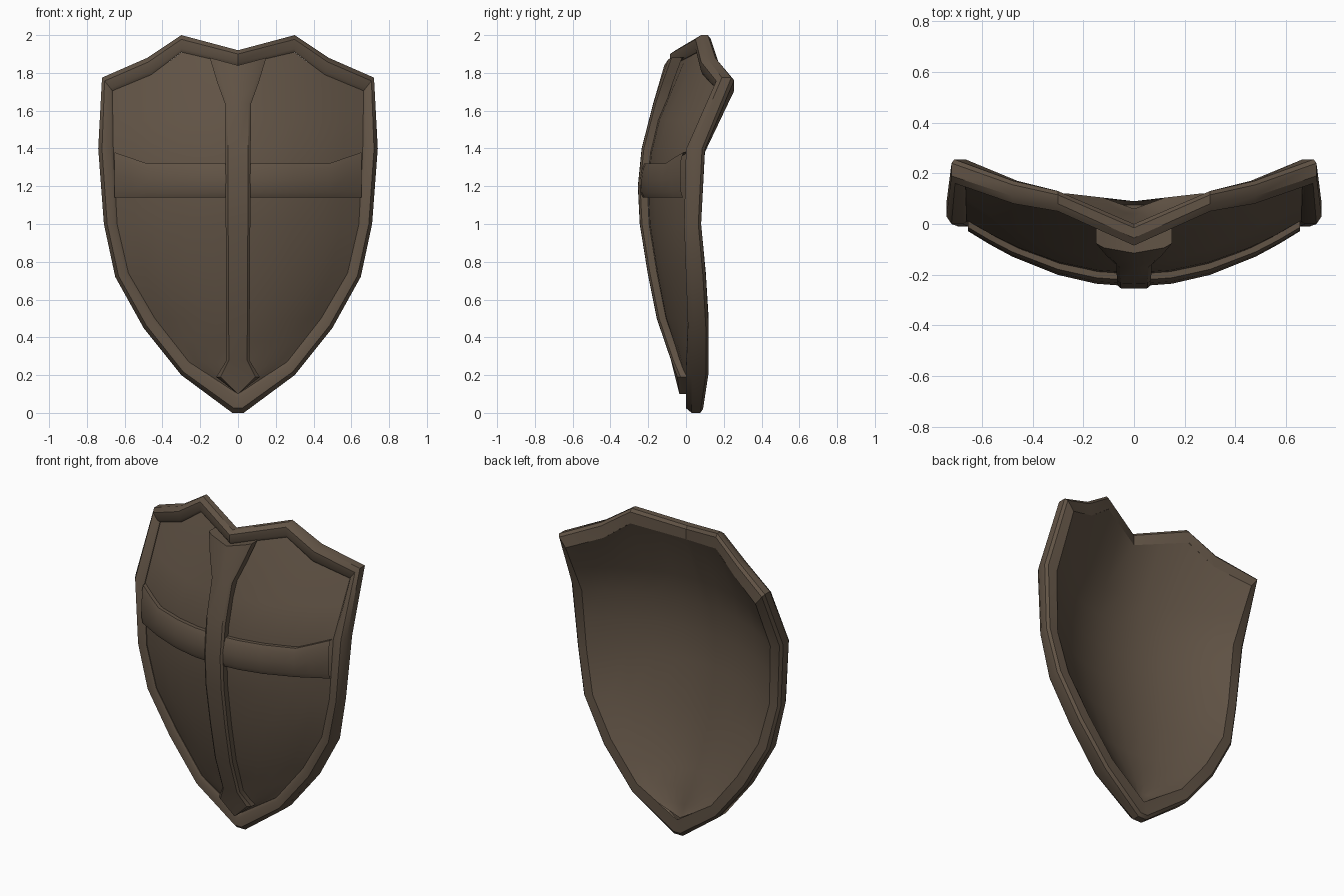
import bpy, bmesh, math

if "Cube" in bpy.data.objects:
    bpy.data.objects.remove(bpy.data.objects["Cube"])

bronze = bpy.data.materials.new("dark bronze brown")
bronze.diffuse_color = (0.12, 0.087, 0.06, 1)
bronze.use_nodes = True
bronze.node_tree.nodes["Principled BSDF"].inputs["Base Color"].default_value = bronze.diffuse_color

# Right half of the rim, top notch to bottom tip:
# outer x, outer z, inner x, inner z, front y, back y
RIM = [
    (0.00, 1.92, 0.00, 1.84, -0.085, 0.00),
    (0.30, 2.00, 0.30, 1.91, 0.05, 0.13),
    (0.48, 1.88, 0.46, 1.79, 0.08, 0.17),
    (0.72, 1.775, 0.665, 1.705, 0.16, 0.255),
    (0.74, 1.40, 0.66, 1.38, 0.00, 0.10),
    (0.71, 1.00, 0.64, 1.00, -0.01, 0.08),
    (0.65, 0.72, 0.58, 0.74, 0.00, 0.105),
    (0.50, 0.45, 0.44, 0.50, 0.01, 0.12),
    (0.30, 0.20, 0.26, 0.27, 0.00, 0.12),
    (0.03, 0.00, 0.00, 0.10, 0.00, 0.09),
]
SIDE = RIM[:2:-1]      # bottom tip up to the shoulder
TOP = RIM[:4]          # notch out to the shoulder
CENTRE = [(0.1, 0.01), (0.3, -0.04), (0.5, -0.11), (0.8, -0.17), (1.0, -0.2),
          (1.2, -0.21), (1.4, -0.19), (1.6, -0.14), (1.84, -0.07), (1.91, -0.04)]


def interp(table, v):
    if v <= table[0][0]:
        return table[0][1]
    for (a, p), (b, q) in zip(table, table[1:]):
        if v <= b:
            return p + (q - p) * (v - a) / (b - a)
    return table[-1][1]


def width(z):
    return interp([(p[3], p[2]) for p in SIDE], z)


def field_y(x, z, back=False):
    """Depth of the bulging field, curved from centre line to rim."""
    edge = interp([(p[3], p[5] if back else p[4] + 0.015) for p in SIDE], z)
    mid = interp(CENTRE, z) + (0.05 if back else 0)
    t = min(1, abs(x) / max(width(z), 0.001))
    return mid + (edge - mid) * t * t


def grid(name, rows, closed=False, flip=False, angle=35):
    bm = bmesh.new()
    vs = [[bm.verts.new(p) for p in row] for row in rows]
    n = len(rows[0])
    for a, b in zip(vs, vs[1:]):
        for c in range(n if closed else n - 1):
            d = (c + 1) % n
            f = [a[c], a[d], b[d], b[c]]
            bm.faces.new(f[::-1] if flip else f)
    bmesh.ops.remove_doubles(bm, verts=bm.verts, dist=0.0005)
    me = bpy.data.meshes.new(name)
    bm.to_mesh(me)
    bm.free()
    me.materials.append(bronze)
    me.shade_smooth()
    me.set_sharp_from_angle(angle=math.radians(angle))
    ob = bpy.data.objects.new(name, me)
    bpy.context.collection.objects.link(ob)
    return ob


# Rim: bevelled band swept round the outline
def ring(k, y_of):
    pts = []
    for ox, oz, ix, iz, yf, yb in RIM:
        pts.append((ix + (ox - ix) * k, y_of(yf, yb), iz + (oz - iz) * k))
    return pts + [(-x, y, z) for x, y, z in pts[:0:-1]]


grid("rim", [
    ring(0, lambda f, b: f + 0.03),
    ring(0, lambda f, b: f + 0.01),
    ring(0.2, lambda f, b: f),
    ring(0.75, lambda f, b: f),
    ring(1, lambda f, b: f + 0.03),
    ring(1, lambda f, b: b - 0.015),
    ring(0.8, lambda f, b: b),
    ring(0, lambda f, b: b),
], closed=True)

# Front field and hollow back, both filling the inner outline
COLS = [-1, -0.85, -0.69, -0.45, -0.22, 0, 0.22, 0.45, 0.69, 0.85, 1]
for name, back in (("front_field", False), ("hollow_back", True)):
    rows = []
    for z in (0.1, 0.18, 0.27, 0.38, 0.5, 0.74, 1.0, 1.2, 1.38, 1.55):
        rows.append([(t * width(z), field_y(t * width(z), z, back), z) for t in COLS])
    top = []
    for t in COLS:
        x = t * 0.665
        z = interp([(p[2], p[3]) for p in TOP], abs(x))
        y = interp([(p[2], p[5] if back else p[4] + 0.015) for p in TOP], abs(x))
        top.append((x, y, z))
    grid(name, rows + [top], flip=back, angle=50)

# Upright bar of the cross, flared at both ends (z, half width)
stations = [(0.10, 0.0), (0.19, 0.115), (0.28, 0.06), (0.5, 0.062), (0.74, 0.063),
            (1.0, 0.065), (1.2, 0.065), (1.4, 0.067), (1.64, 0.07), (1.75, 0.11), (1.84, 0.15)]
rows = []
for i, (z0, h) in enumerate(stations):
    row = []
    for x, off in ((-h, -0.02), (-h, 0.035), (-h * 0.8, 0.045), (0, 0.045),
                   (h * 0.8, 0.045), (h, 0.035), (h, -0.02)):
        z = z0 + (0.27 * abs(x) if z0 > 1.8 else 0)
        row.append((x, field_y(x, z) - off, z))
    rows.append(row)
rows.append([(x, y + 0.07, z) for x, y, z in rows[-1]])   # top end cap
grid("cross_upright", rows)

# Cross bar, upper edge rising towards the rim
xs = [-0.655, -0.57, -0.48, -0.3, -0.15, 0, 0.15, 0.3, 0.48, 0.57, 0.655]
rows = []
for k, off in ((0, -0.02), (0, 0.025), (0.15, 0.037), (0.5, 0.04),
               (0.85, 0.037), (1, 0.025), (1, -0.02)):
    row = []
    for x in xs:
        top = 1.32 + 0.06 * max(0, abs(x) - 0.48) / 0.175
        z = 1.14 + (top - 1.14) * k
        row.append((x, field_y(x, z) - off, z))
    rows.append(row)
grid("cross_bar", rows)
